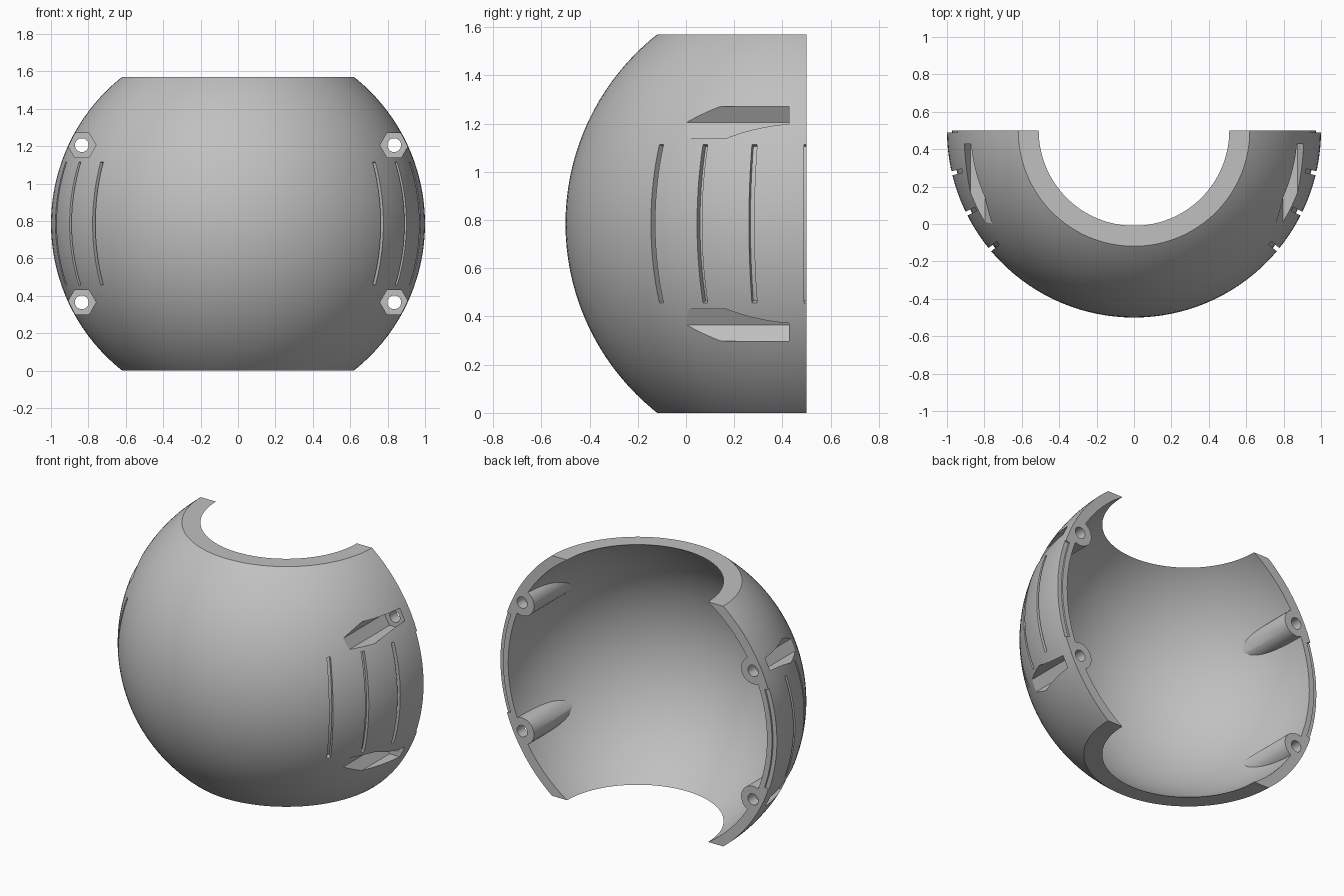
import bpy, bmesh, math
from mathutils import Matrix, Vector

old = bpy.data.objects.get("Cube")
if old:
    bpy.data.objects.remove(old, do_unlink=True)

HALF_H = 0.785                      # half height of the trimmed sphere
CENTRE = Vector((0, 0.5, HALF_H))   # sphere centre
INNER = 0.936                       # inner radius of the shell
BOLT_X, BOLT_Z = 0.835, 0.42        # bolt axes, relative to the centre

grey = bpy.data.materials.new("light grey")
grey.use_nodes = True
colour = (0.53, 0.53, 0.53, 1)
grey.diffuse_color = colour
grey.node_tree.nodes["Principled BSDF"].inputs["Base Color"].default_value = colour


def make(name, bm):
    bmesh.ops.recalc_face_normals(bm, faces=bm.faces)
    mesh = bpy.data.meshes.new(name)
    bm.to_mesh(mesh)
    bm.free()
    obj = bpy.data.objects.new(name, mesh)
    bpy.context.collection.objects.link(obj)
    obj.location = CENTRE
    return obj


def ball(name, radius):
    bm = bmesh.new()
    bmesh.ops.create_uvsphere(bm, u_segments=128, v_segments=64, radius=radius)
    return make(name, bm)


def box(name, lo, hi):
    lo, hi = Vector(lo), Vector(hi)
    place = Matrix.Translation((lo + hi) / 2) @ Matrix.Diagonal((*(hi - lo), 1))
    bm = bmesh.new()
    bmesh.ops.create_cube(bm, size=1, matrix=place)
    return make(name, bm)


def prism(bm, points, offset):
    """Extrude a polygon outline along an offset."""
    face = bm.faces.new([bm.verts.new(p) for p in points])
    out = bmesh.ops.extrude_face_region(bm, geom=[face])["geom"]
    bmesh.ops.translate(bm, vec=offset,
                        verts=[g for g in out if isinstance(g, bmesh.types.BMVert)])


def rods(name, radius, y0, y1, sides):
    """Four prisms along y, one on each bolt axis, with a corner pointing sideways."""
    bm = bmesh.new()
    turns = [math.tau * i / sides for i in range(sides)]
    for x in (-BOLT_X, BOLT_X):
        for z in (-BOLT_Z, BOLT_Z):
            ring = [(x + radius * math.cos(a), y0, z + radius * math.sin(a)) for a in turns]
            prism(bm, ring, Vector((0, y1 - y0, 0)))
    return make(name, bm)


def grooves(name):
    """Upright curved grooves, following the sphere on both sides."""
    bm = bmesh.new()
    lat = math.radians(19.2)
    steps = 16
    angles = [lat * (2 * i / steps - 1) for i in range(steps + 1)]
    outline = [(0.972, a) for a in angles] + [(1.05, a) for a in reversed(angles)]
    for i in range(4):
        step = math.radians(13.2 * i)
        for turn in (-step, math.pi + step):
            spin = Matrix.Rotation(turn, 3, 'Z')
            points = [spin @ Vector((r * math.cos(a), -0.011, r * math.sin(a)))
                      for r, a in outline]
            prism(bm, points, spin @ Vector((0, 0.022, 0)))
    return make(name, bm)


def combine(target, cutter, operation):
    mod = target.modifiers.new("cut", 'BOOLEAN')
    mod.operation = operation
    mod.solver = 'EXACT'
    mod.object = cutter
    bpy.context.view_layer.update()
    bpy.context.view_layer.objects.active = target
    bpy.ops.object.modifier_apply(modifier=mod.name)
    bpy.data.objects.remove(cutter, do_unlink=True)


# Half sphere trimmed flat at the top, bottom and back
shell = ball("half_sphere_shell", 1.0)
combine(shell, box("trim_box", (-2, -2, -HALF_H), (2, 0, HALF_H)), 'INTERSECT')

# Hollow inside, leaving the screw bosses standing
cavity = ball("cavity", INNER)
combine(cavity, rods("bosses", 0.086, -1.2, 1.2, 40), 'DIFFERENCE')
combine(shell, cavity, 'DIFFERENCE')

# Hexagonal nut pockets, bolt holes and side grooves
combine(shell, rods("nut_pockets", 0.076, -1.3, -0.073, 6), 'DIFFERENCE')
combine(shell, rods("bolt_holes", 0.037, -1.2, 0.2, 32), 'DIFFERENCE')
combine(shell, grooves("grooves"), 'DIFFERENCE')

# One colour, smooth curves with sharp cut edges
shell.data.materials.clear()
shell.data.materials.append(grey)
bpy.ops.object.select_all(action='DESELECT')
shell.select_set(True)
bpy.context.view_layer.objects.active = shell
bpy.ops.object.shade_smooth_by_angle(angle=math.radians(25))
